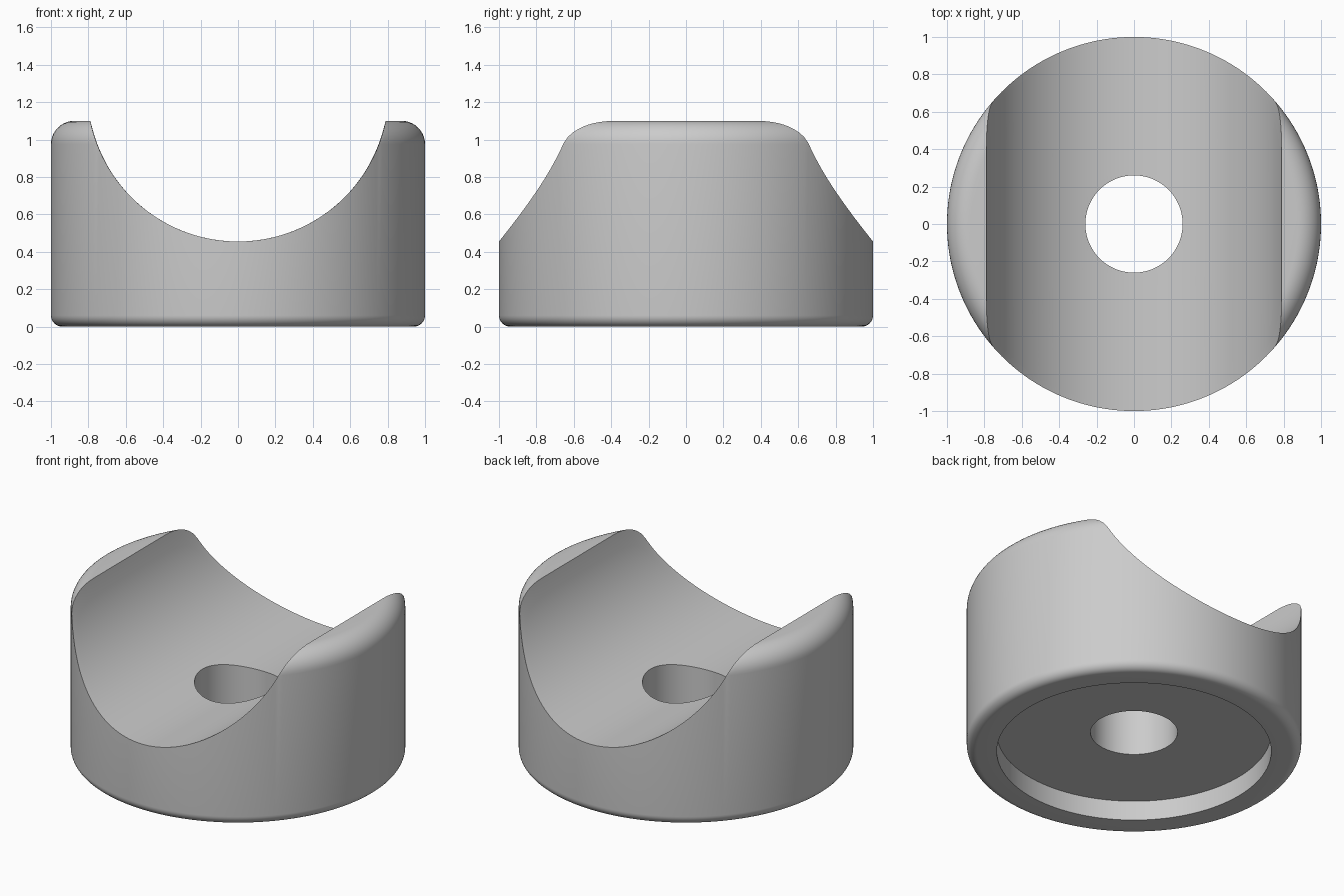
import bpy, bmesh
from math import sin, cos, pi, radians, sqrt

cube = bpy.data.objects.get("Cube")
if cube:
    bpy.data.objects.remove(cube, do_unlink=True)

SEGMENTS = 256
GROOVE_STEPS = 20
HEIGHT = 1.1
HOLE_R, RECESS_R, RECESS_D = 0.26, 0.82, 0.13
SADDLE_R, SADDLE_LOW = 0.806, 0.455


def fillet(cx, cz, r, start, steps=10):
    """Quarter arc of points, counter-clockwise from the start angle."""
    angles = [start + pi / 2 * i / steps for i in range(steps + 1)]
    return [(cx + r * cos(a), cz + r * sin(a)) for a in angles]


def saddle(x):
    """Height of the groove surface at x; beyond the groove, above everything."""
    if abs(x) >= SADDLE_R:
        return 2 * HEIGHT
    return SADDLE_LOW + SADDLE_R - sqrt(SADDLE_R ** 2 - x ** 2)


def crossing(low, high, c):
    """Point between low and high where the outline meets the groove."""
    for _ in range(30):
        mid = ((low[0] + high[0]) / 2, (low[1] + high[1]) / 2)
        if mid[1] > saddle(mid[0] * c):
            high = mid
        else:
            low = mid
    return low


# Outer outline: rounded bottom rim, wall, rounded top rim, flat top
outer = fillet(0.94, 0.06, 0.06, -pi / 2)
outer += fillet(0.875, HEIGHT - 0.125, 0.125, 0)
outer.append((0.5, HEIGHT))


def section(c):
    """Closed (radius, height) outline of the body along cosine c."""
    cut = next(i for i, (r, z) in enumerate(outer) if z > saddle(r * c))
    edge = crossing(outer[cut - 1], outer[cut], c)
    points = [(HOLE_R, RECESS_D), (RECESS_R, RECESS_D), (RECESS_R, 0)]
    points += outer[:cut] + [edge] * (len(outer) - cut)
    # Groove surface from its rim in to the centre hole
    for j in range(1, GROOVE_STEPS + 1):
        r = edge[0] + (HOLE_R - edge[0]) * j / GROOVE_STEPS
        points.append((r, saddle(r * c)))
    return points


# Round saddle body with centre hole and underside recess
bm = bmesh.new()
rings = []
for i in range(SEGMENTS):
    a = 2 * pi * i / SEGMENTS
    rings.append([bm.verts.new((r * cos(a), r * sin(a), z)) for r, z in section(cos(a))])
for i, ring in enumerate(rings):
    following = rings[(i + 1) % SEGMENTS]
    for j in range(len(ring)):
        k = (j + 1) % len(ring)
        bm.faces.new((ring[j], following[j], following[k], ring[k]))
bmesh.ops.remove_doubles(bm, verts=bm.verts, dist=0.00001)
bmesh.ops.recalc_face_normals(bm, faces=bm.faces)
mesh = bpy.data.meshes.new("saddle_body")
bm.to_mesh(mesh)
bm.free()
body = bpy.data.objects.new("saddle_body", mesh)
bpy.context.collection.objects.link(body)

# Plain grey surface
grey = bpy.data.materials.new("plain grey")
grey.use_nodes = True
color = (0.6, 0.6, 0.6, 1)
grey.diffuse_color = color
grey.node_tree.nodes["Principled BSDF"].inputs["Base Color"].default_value = color
mesh.materials.append(grey)

# Smooth curves with crisp edges
bpy.ops.object.select_all(action='DESELECT')
body.select_set(True)
bpy.context.view_layer.objects.active = body
bpy.ops.object.shade_smooth_by_angle(angle=radians(30))
